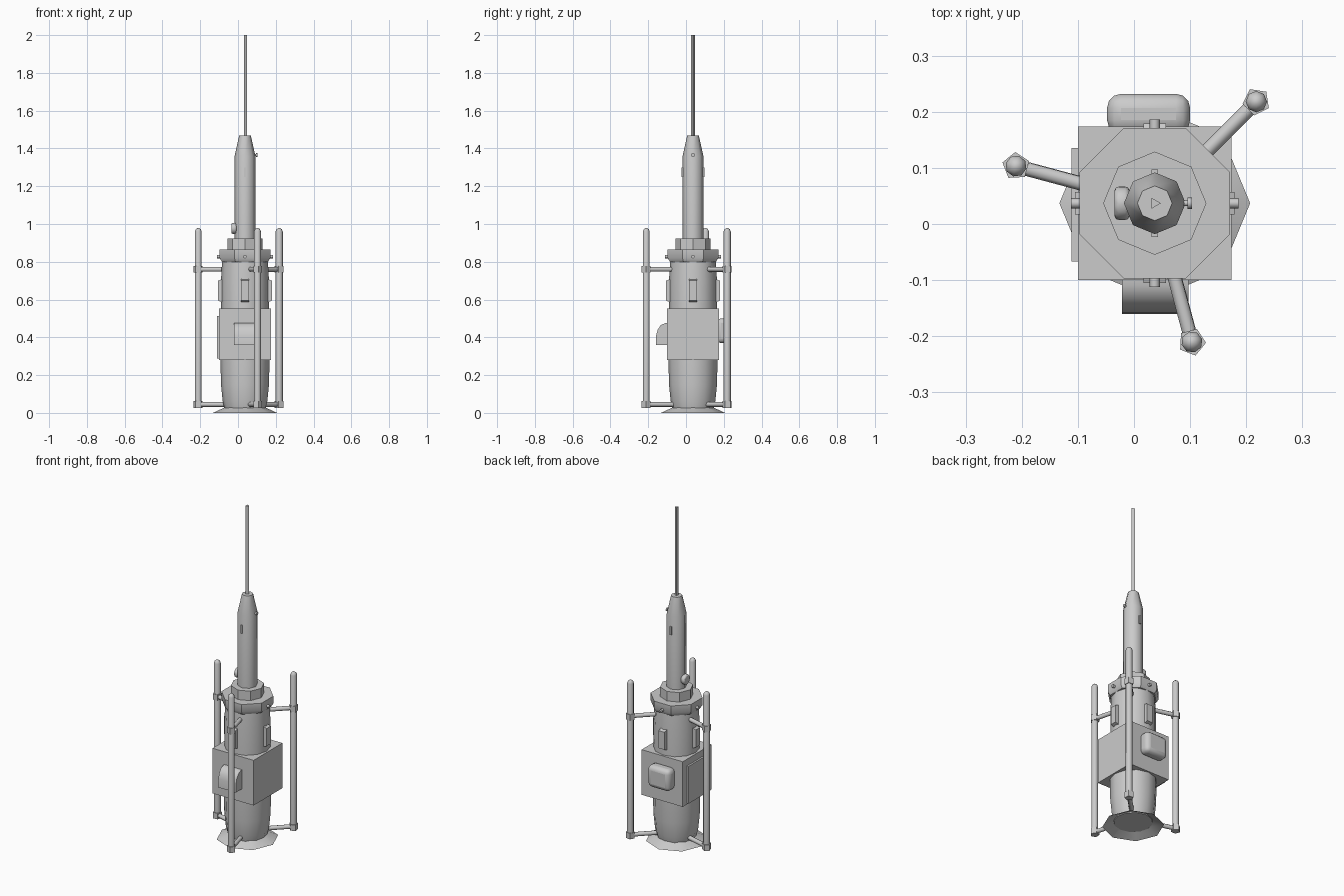
import bpy
import bmesh
from math import sin, cos, pi, radians
from mathutils import Vector

cube = bpy.data.objects.get("Cube")
if cube:
    bpy.data.objects.remove(cube, do_unlink=True)

CX = CY = 0.037          # main axis
AXIS = Vector((CX, CY, 0))

grey = bpy.data.materials.new("light_grey")
grey.use_nodes = True
COLOR = (0.6, 0.6, 0.6, 1)
grey.diffuse_color = COLOR
grey.node_tree.nodes["Principled BSDF"].inputs["Base Color"].default_value = COLOR


def finish(name, bm, angle=35, bevel=0, segments=2):
    bmesh.ops.recalc_face_normals(bm, faces=bm.faces)
    mesh = bpy.data.meshes.new(name)
    bm.to_mesh(mesh)
    bm.free()
    obj = bpy.data.objects.new(name, mesh)
    bpy.context.collection.objects.link(obj)
    mesh.materials.append(grey)
    if bevel:
        mod = obj.modifiers.new("rounding", 'BEVEL')
        mod.width = bevel
        mod.segments = segments
    bpy.ops.object.select_all(action='DESELECT')
    obj.select_set(True)
    bpy.context.view_layer.objects.active = obj
    bpy.ops.object.shade_smooth_by_angle(angle=radians(angle))
    return obj


def lathe(name, profile, sides, center=AXIS, turn=0.0, caps=True, angle=35):
    """Polygonal turned body from (radius, height) pairs."""
    bm = bmesh.new()
    rings = []
    for r, z in profile:
        rings.append([bm.verts.new((center.x + r * cos(turn + 2 * pi * i / sides),
                                    center.y + r * sin(turn + 2 * pi * i / sides), z))
                      for i in range(sides)])
    for low, high in zip(rings, rings[1:]):
        for i in range(sides):
            j = (i + 1) % sides
            bm.faces.new((low[i], low[j], high[j], high[i]))
    if caps:
        bm.faces.new(rings[0])
        bm.faces.new(rings[-1])
    return finish(name, bm, angle)


def box(name, low, high, bevel=0, segments=2):
    bm = bmesh.new()
    bmesh.ops.create_cube(bm, size=1)
    low, high = Vector(low), Vector(high)
    for v in bm.verts:
        v.co = (low + high) / 2 + v.co * (high - low)
    return finish(name, bm, bevel=bevel, segments=segments)


def bar(name, start, end, radius, sides=8, bevel=0):
    """Cylinder between two points."""
    start, end = Vector(start), Vector(end)
    bm = bmesh.new()
    bmesh.ops.create_cone(bm, cap_ends=True, segments=sides, radius1=radius,
                          radius2=radius, depth=(end - start).length)
    spin = Vector((0, 0, 1)).rotation_difference(end - start)
    for v in bm.verts:
        v.co = spin @ v.co + (start + end) / 2
    return finish(name, bm, angle=50, bevel=bevel)


def polar(radius, angle, z):
    return Vector((CX + radius * cos(angle), CY + radius * sin(angle), z))


def radial_plate(name, angle, inner, outer, width, z0, z1, slope=0.0):
    """Block standing out from the axis, with a sloped outer top and bottom."""
    bm = bmesh.new()
    side = Vector((-sin(angle), cos(angle), 0)) * width / 2
    outline = [(inner, z0), (outer, z0 + slope), (outer, z1 - slope), (inner, z1)]
    a = [bm.verts.new(polar(r, angle, z) - side) for r, z in outline]
    b = [bm.verts.new(polar(r, angle, z) + side) for r, z in outline]
    bm.faces.new(a)
    bm.faces.new(b)
    for i in range(4):
        j = (i + 1) % 4
        bm.faces.new((a[i], a[j], b[j], b[i]))
    return finish(name, bm)


# Central hull
lathe("base_skirt", [(0.17, 0.0), (0.105, 0.03)], 8, caps=False)
lathe("lower_body", [(0.108, 0.022), (0.118, 0.06), (0.127, 0.15), (0.13, 0.285)], 12)
box("middle_box", (CX - 0.137, CY - 0.137, 0.28), (CX + 0.137, CY + 0.137, 0.552))
lathe("upper_body", [(0.127, 0.545), (0.127, 0.7), (0.121, 0.81)], 12)
lathe("collar_ring", [(0.132, 0.8), (0.145, 0.82), (0.145, 0.865)], 8, turn=pi / 8)
lathe("neck", [(0.092, 0.86), (0.092, 0.922)], 8)
lathe("mast", [(0.055, 0.915), (0.055, 1.36), (0.031, 1.468)], 8, angle=50)
lathe("antenna", [(0.011, 1.46), (0.011, 2.0)], 3)

# Side details on the box
box("side_panel", (-0.111, -0.067, 0.287), (-0.09, 0.135, 0.512))
box("rear_pod", (-0.048, 0.16, 0.37), (0.1, 0.232, 0.5), bevel=0.025, segments=3)

# Front pod with a rounded hood
bm = bmesh.new()
hood = [(-0.09, 0.36), (-0.16, 0.36), (-0.158, 0.41), (-0.15, 0.44), (-0.133, 0.465),
        (-0.11, 0.475), (-0.09, 0.475)]
left = [bm.verts.new((0.097, y, z)) for y, z in hood]
right = [bm.verts.new((-0.021, y, z)) for y, z in hood]
bm.faces.new(left)
bm.faces.new(right)
for i in range(len(hood)):
    j = (i + 1) % len(hood)
    bm.faces.new((left[i], left[j], right[j], right[i]))
finish("front_pod", bm)

# Windows, collar lights and mast fins on the four sides
for i, side in enumerate(("left", "back", "right", "front")):
    a = i * pi / 2
    radial_plate(side + "_window", a, 0.11, 0.142, 0.04, 0.582, 0.712, 0.012)
    bar(side + "_collar_light", polar(0.12, a, 0.827), polar(0.149, a, 0.827), 0.009)
    if side in ("back", "front"):
        radial_plate(side + "_mast_fin", a, 0.045, 0.06, 0.011, 1.25, 1.3)

# Mast fittings
bar("mast_stud", polar(0.04, 0, 1.365), polar(0.064, 0, 1.365), 0.005)
bar("mast_stud_cap", polar(0.058, 0, 1.365), polar(0.066, 0, 1.365), 0.01)
bar("mast_dish", polar(0.045, pi, 0.977), polar(0.072, pi, 0.977), 0.031, 10, bevel=0.008)

# Three outrigger rods with clamps and struts
for n in range(3):
    a = radians(45 + 120 * n)
    center = polar(0.256, a, 0)
    tag = "_" + str(n + 1)
    lathe("rod" + tag, [(0.019, 0.035), (0.019, 0.96), (0.014, 0.972), (0.005, 0.978)],
          8, center, a, angle=50)
    for level, z in (("lower", 0.045), ("upper", 0.76)):
        lathe(level + "_clamp" + tag, [(0.025, z - 0.018), (0.025, z + 0.018)], 5, center, a)
        bar(level + "_strut" + tag, polar(0.09, a, z), polar(0.25, a, z), 0.013)
